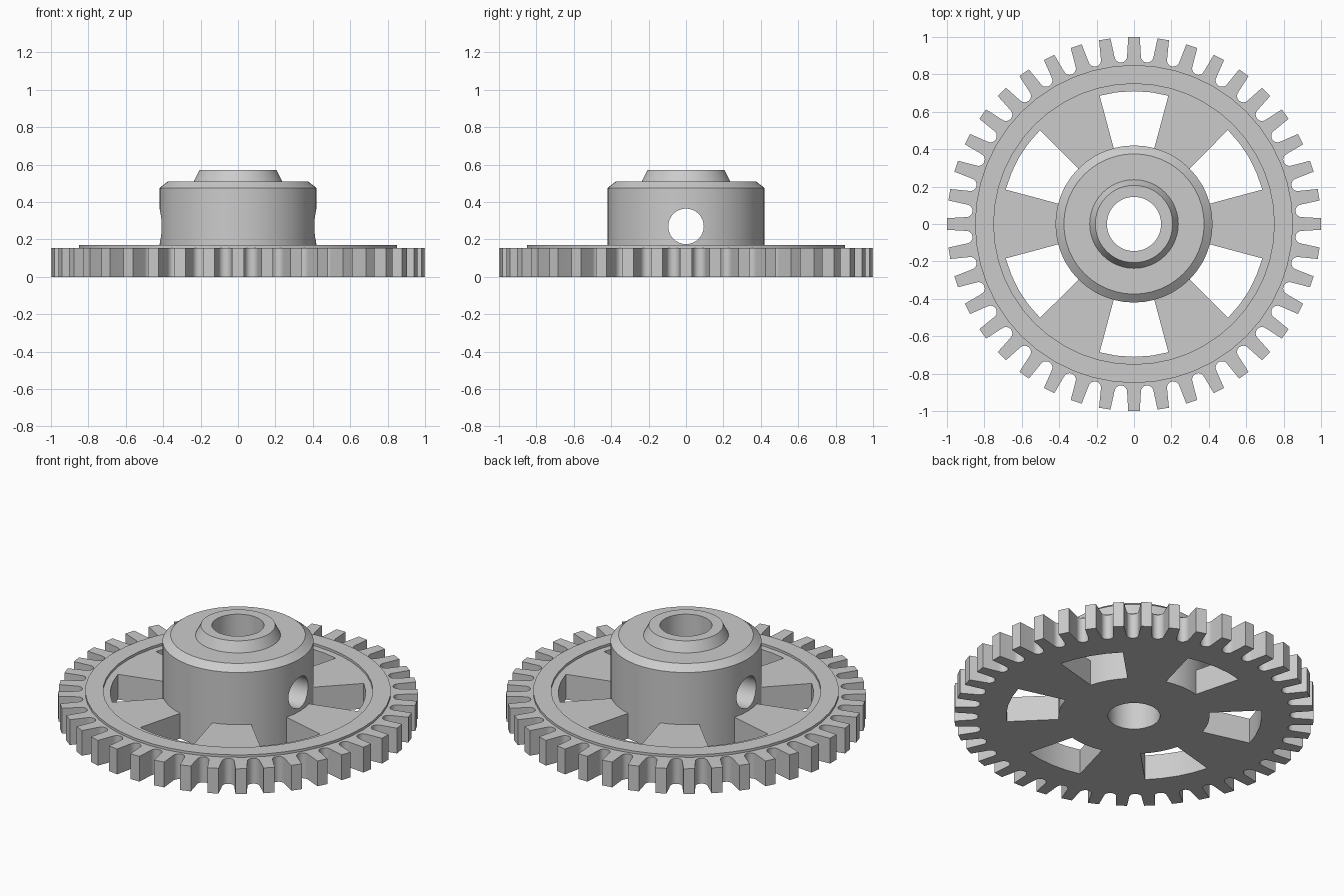
import bpy
import bmesh
from math import sin, cos, pi, radians

if "Cube" in bpy.data.objects:
    bpy.data.objects.remove(bpy.data.objects["Cube"])

SEG = 48          # sides of all turned parts
TEETH = 40
WEB_TOP = 0.155   # thickness of the toothed disc

steel = bpy.data.materials.new("plain grey")
steel.diffuse_color = (0.6, 0.6, 0.6, 1)
steel.use_nodes = True
steel.node_tree.nodes["Principled BSDF"].inputs["Base Color"].default_value = steel.diffuse_color


def polar(r, a):
    return (r * cos(a), r * sin(a))


def finish(ob):
    """Clean the mesh, colour it and smooth it while keeping edges sharp."""
    bm = bmesh.new()
    bm.from_mesh(ob.data)
    bmesh.ops.remove_doubles(bm, verts=bm.verts, dist=1e-5)
    bmesh.ops.recalc_face_normals(bm, faces=bm.faces)
    bm.to_mesh(ob.data)
    bm.free()
    ob.data.materials.clear()
    ob.data.materials.append(steel)
    bpy.ops.object.select_all(action='DESELECT')
    ob.select_set(True)
    bpy.context.view_layer.objects.active = ob
    bpy.ops.object.shade_smooth_by_angle(angle=radians(25))


def lathe(name, profile, closed=True):
    """Turn an (r, z) profile around the z axis."""
    bm = bmesh.new()
    rings = [[bm.verts.new((*polar(r, 2 * pi * i / SEG), z)) for i in range(SEG)]
             for r, z in profile]
    for k in range(len(rings) if closed else len(rings) - 1):
        a, b = rings[k], rings[(k + 1) % len(rings)]
        for i in range(SEG):
            j = (i + 1) % SEG
            bm.faces.new((a[i], a[j], b[j], b[i]))
    bmesh.ops.recalc_face_normals(bm, faces=bm.faces)
    me = bpy.data.meshes.new(name)
    bm.to_mesh(me)
    bm.free()
    ob = bpy.data.objects.new(name, me)
    bpy.context.collection.objects.link(ob)
    return ob


def plate(name, outlines, height):
    """Extrude filled outlines (inner ones become holes) from z = 0."""
    cu = bpy.data.curves.new(name, 'CURVE')
    cu.dimensions = '2D'
    cu.fill_mode = 'BOTH'
    cu.extrude = height / 2
    for pts in outlines:
        sp = cu.splines.new('POLY')
        sp.points.add(len(pts) - 1)
        for p, (x, y) in zip(sp.points, pts):
            p.co = (x, y, 0, 1)
        sp.use_cyclic_u = True
    tmp = bpy.data.objects.new(name + "_outline", cu)
    bpy.context.collection.objects.link(tmp)
    deps = bpy.context.evaluated_depsgraph_get()
    me = bpy.data.meshes.new_from_object(tmp.evaluated_get(deps))
    bpy.data.objects.remove(tmp)
    for v in me.vertices:
        v.co.z += height / 2
    ob = bpy.data.objects.new(name, me)
    bpy.context.collection.objects.link(ob)
    return ob


# Tooth outline: tapered tooth followed by a round-bottomed gap
teeth = []
pitch = 2 * pi / TEETH
for t in range(TEETH):
    a = t * pitch
    teeth += [polar(1.0, a - 0.031), polar(1.0, a + 0.031)]
    g = a + pitch / 2
    for k in range(9):
        u = pi * k / 8
        along, side = 0.9 - 0.034 * sin(u), -0.034 * cos(u)
        teeth.append((along * cos(g) - side * sin(g),
                      along * sin(g) + side * cos(g)))

# Inner opening: six windows, alternating with spokes that meet the hub
opening = []
for s in range(6):
    mid = radians(30 + 60 * s)
    for r, centre in ((0.71, mid), (0.42, mid + radians(30))):
        opening += [polar(r, centre + radians(7.5 * k)) for k in range(-2, 3)]

finish(plate("toothed_wheel", [teeth, opening], WEB_TOP))

# Thin raised rim on the upper face
finish(lathe("raised_rim", [(0.85, WEB_TOP), (0.85, 0.17),
                            (0.75, 0.17), (0.75, WEB_TOP)], closed=False))

# Hub with chamfered shoulder, conical boss and through bore
hub = lathe("hub", [(0.145, 0), (0.42, 0), (0.42, 0.475), (0.375, 0.51),
                    (0.237, 0.51), (0.207, 0.57), (0.145, 0.57)])

# Cross hole through both hub walls
bpy.ops.mesh.primitive_cylinder_add(vertices=32, radius=0.095, depth=1.2,
                                    location=(0, 0, 0.27),
                                    rotation=(0, pi / 2, 0))
cutter = bpy.context.object
cutter.name = "cross_hole_cutter"
cutter.hide_render = True
cut = hub.modifiers.new("cross_hole", 'BOOLEAN')
cut.operation = 'DIFFERENCE'
cut.solver = 'EXACT'
cut.object = cutter
bpy.context.view_layer.objects.active = hub
bpy.ops.object.modifier_apply(modifier=cut.name)
bpy.data.objects.remove(cutter)
finish(hub)
